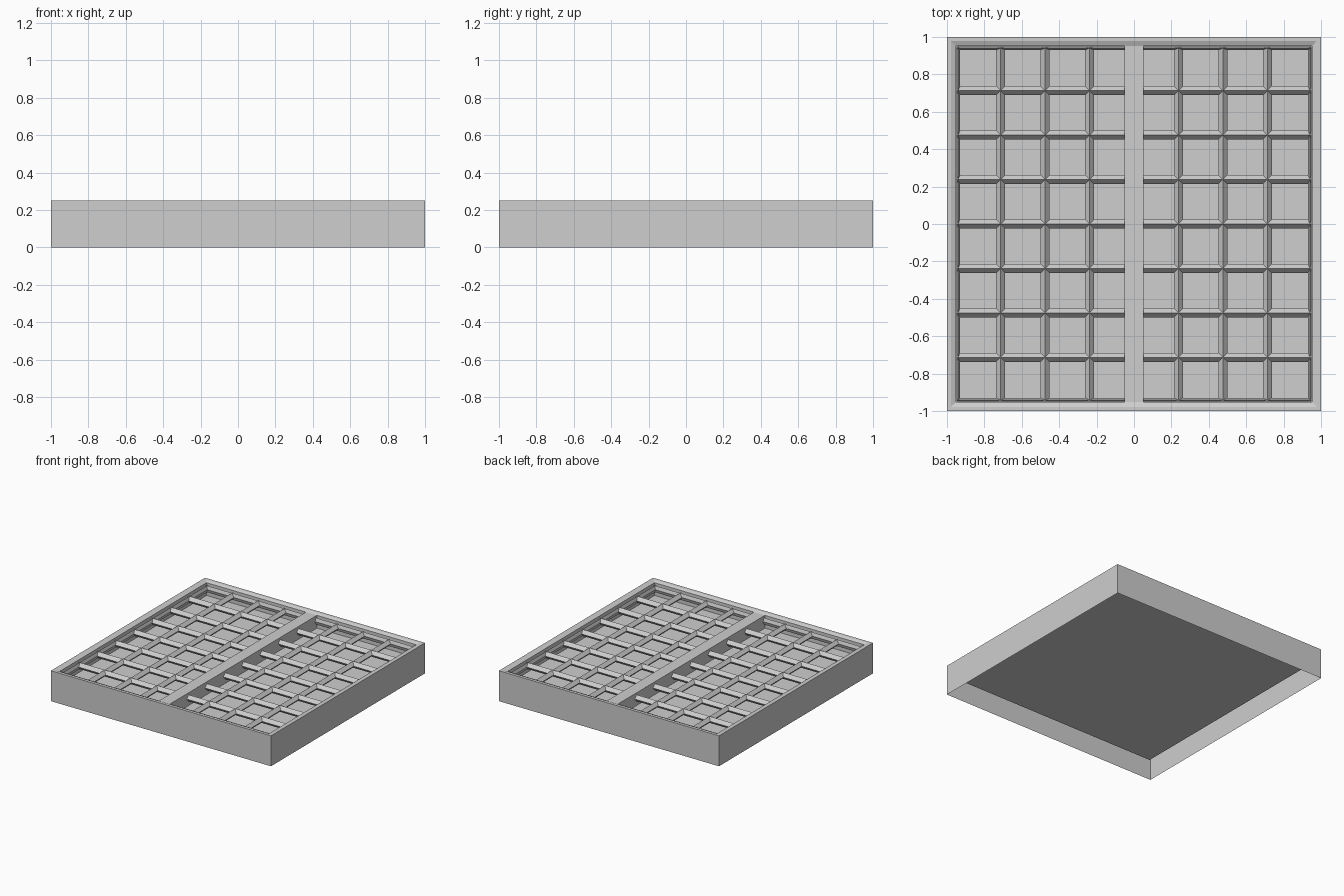
import bpy, bmesh
from mathutils import Vector

cube = bpy.data.objects.get("Cube")
if cube:
    bpy.data.objects.remove(cube, do_unlink=True)

grey = bpy.data.materials.new("plain grey")
grey.use_nodes = True
grey.diffuse_color = (0.62, 0.62, 0.62, 1)
grey.node_tree.nodes["Principled BSDF"].inputs["Base Color"].default_value = (0.62, 0.62, 0.62, 1)

FLOOR_Z = 0.135
OPENING = 0.953
PITCH = 0.2375


def finish(name, bm):
    mesh = bpy.data.meshes.new(name)
    bm.to_mesh(mesh)
    bm.free()
    mesh.materials.append(grey)
    obj = bpy.data.objects.new(name, mesh)
    bpy.context.collection.objects.link(obj)
    return obj


def square(bm, half, z):
    return [bm.verts.new((x * half, y * half, z))
            for x, y in ((-1, -1), (1, -1), (1, 1), (-1, 1))]


def strut(bm, along, offset, half_width, half_height=0.027, centre_z=0.197):
    # Diamond-section bar running along x or y
    rings = []
    for end in (-0.95, 0.95):
        ring = []
        for side, up in ((-1, 0), (0, -1), (1, 0), (0, 1)):
            across = offset + side * half_width
            x, y = (end, across) if along == "x" else (across, end)
            ring.append(bm.verts.new((x, y, centre_z + up * half_height)))
        rings.append(ring)
    a, b = rings
    for i in range(4):
        j = (i + 1) % 4
        bm.faces.new((a[i], a[j], b[j], b[i]))
    bm.faces.new(a)
    bm.faces.new(b)


# Tray: thin skirt open underneath, flat rim, sloped lip, inner wall and recessed floor
bm = bmesh.new()
profile = [(1, 0), (1, 0.25), (0.978, 0.25), (OPENING, 0.24), (OPENING, FLOOR_Z)]
loops = [square(bm, half, z) for half, z in profile]
for low, high in zip(loops, loops[1:]):
    for i in range(4):
        j = (i + 1) % 4
        bm.faces.new((low[i], low[j], high[j], high[i]))
bm.faces.new(loops[-1])
finish("outer_tray", bm)

# Lattice of bars in both directions, with slimmer bars at the border
bm = bmesh.new()
for along in "xy":
    for k in range(-3, 4):
        if along == "y" and k == 0:
            continue
        strut(bm, along, k * PITCH, 0.024)
    for side in (-1, 1):
        strut(bm, along, side * 0.94, 0.01)
bmesh.ops.recalc_face_normals(bm, faces=bm.faces)
finish("lattice_bars", bm)

# Wide central divider
bm = bmesh.new()
bmesh.ops.create_cube(bm, size=1)
bmesh.ops.scale(bm, vec=Vector((0.1, 2 * OPENING, 0.24 - FLOOR_Z)), verts=bm.verts)
bmesh.ops.translate(bm, vec=Vector((0, 0, (0.24 + FLOOR_Z) / 2)), verts=bm.verts)
finish("centre_divider", bm)
